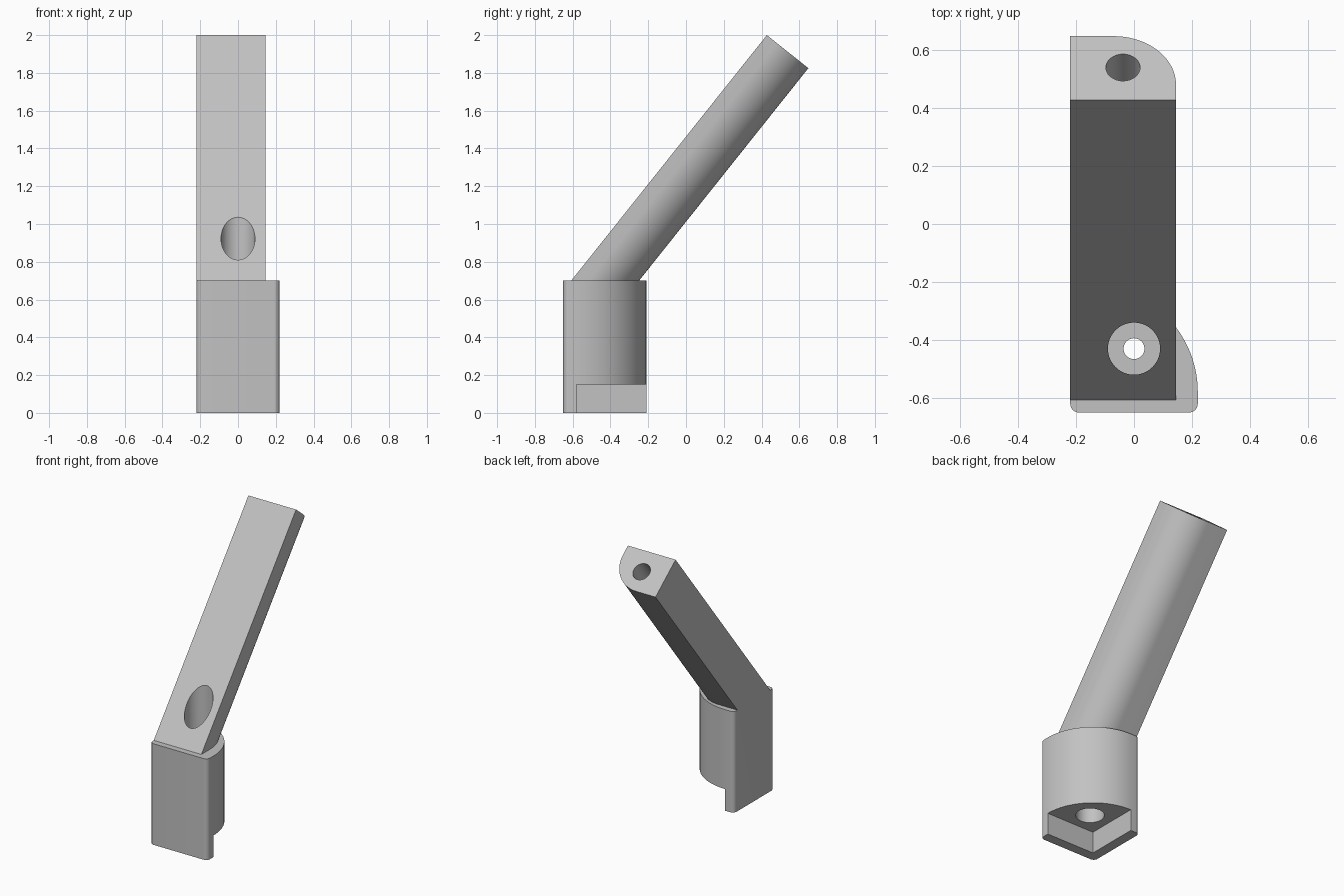
import bpy, bmesh
from math import cos, sin, radians
from mathutils import Vector

if "Cube" in bpy.data.objects:
    bpy.data.objects.remove(bpy.data.objects["Cube"], do_unlink=True)

steel = bpy.data.materials.new("steel grey")
steel.use_nodes = True
GREY = (0.54, 0.54, 0.54, 1)
steel.diffuse_color = GREY
steel.node_tree.nodes["Principled BSDF"].inputs["Base Color"].default_value = GREY


def arc(cx, cy, r, start, end, steps):
    angles = [radians(start + (end - start) * i / steps) for i in range(steps + 1)]
    return [(cx + r * cos(a), cy + r * sin(a)) for a in angles]


def loft(name, lower, upper):
    """Closed solid between two matching rings of points."""
    bm = bmesh.new()
    low = [bm.verts.new(p) for p in lower]
    top = [bm.verts.new(p) for p in upper]
    n = len(low)
    bm.faces.new(low)
    bm.faces.new(top)
    for i in range(n):
        j = (i + 1) % n
        bm.faces.new((low[i], low[j], top[j], top[i]))
    bmesh.ops.recalc_face_normals(bm, faces=bm.faces)
    mesh = bpy.data.meshes.new(name)
    bm.to_mesh(mesh)
    bm.free()
    mesh.materials.append(steel)
    obj = bpy.data.objects.new(name, mesh)
    bpy.context.collection.objects.link(obj)
    return obj


def prism(name, outline, z0, z1):
    return loft(name, [(x, y, z0) for x, y in outline], [(x, y, z1) for x, y in outline])


def rod(name, start, end, r):
    """Cylinder between two points lying in a plane of constant x."""
    start, end = Vector(start), Vector(end)
    side = Vector((1, 0, 0))
    up = (end - start).normalized().cross(side)
    ring = [side * x + up * y for x, y in arc(0, 0, r, 0, 360, 48)[:-1]]
    return loft(name, [start + p for p in ring], [end + p for p in ring])


def combine(target, other, operation):
    mod = target.modifiers.new(operation, 'BOOLEAN')
    mod.operation, mod.solver, mod.object = operation, 'EXACT', other
    bpy.context.view_layer.objects.active = target
    bpy.ops.object.modifier_apply(modifier=mod.name)
    bpy.data.objects.remove(other, do_unlink=True)


# Base block: wedge with a large round back and small corner fillets
LEFT, RIGHT, FRONT, BACK = -0.22, 0.22, -0.65, -0.21
WALL, F = 0.07, 0.03
ix, iy = LEFT + WALL, FRONT + WALL
outline = (arc(LEFT + F, FRONT + F, F, 180, 270, 8)
           + arc(RIGHT - F, FRONT + F, F, 270, 360, 8)
           + arc(ix, iy, RIGHT - ix, 0, 90, 40)
           + arc(LEFT + F, BACK - F, F, 90, 180, 8))
body = prism("angled_holder", outline, 0, 0.70)

# Pocket below, leaving walls on two sides
pocket = prism("pocket_cutter", [(ix, iy), (1, iy), (1, 1), (ix, 1)], -0.1, 0.15)
combine(body, pocket, 'DIFFERENCE')

# Sloping arm: flat top and side, one large rounded lower edge
along = Vector((0, 0.623, 0.782))
down = Vector((0, 0.782, -0.623))
tip = Vector((0, 0.428, 2.0))
DEPTH, R, SIDE = 0.281, 0.215, 0.145
section = [(LEFT, 0), (SIDE, 0)] + arc(SIDE - R, DEPTH - R, R, 0, 90, 32) + [(LEFT, DEPTH)]
end_ring = [tip + Vector((x, 0, 0)) + down * v for x, v in section]
foot_ring = [p - along * ((p.z - 0.69) / along.z) for p in end_ring]
combine(body, loft("arm", foot_ring, end_ring), 'UNION')

# Vertical bore, wide above and below a narrow waist
for z0, z1, r in ((0.5, 1.5, 0.09), (0.1, 0.35, 0.09), (0.3, 0.55, 0.036)):
    combine(body, rod("bore_cutter", (0, -0.43, z0), (0, -0.43, z1), r), 'DIFFERENCE')

# Blind hole along the arm
mouth = tip + Vector((-0.038, 0, 0)) + down * 0.143
combine(body, rod("hole_cutter", mouth - along * 0.6, mouth + along * 0.1, 0.059), 'DIFFERENCE')

bpy.ops.object.select_all(action='DESELECT')
body.select_set(True)
bpy.context.view_layer.objects.active = body
bpy.ops.object.shade_smooth_by_angle(angle=radians(30))
